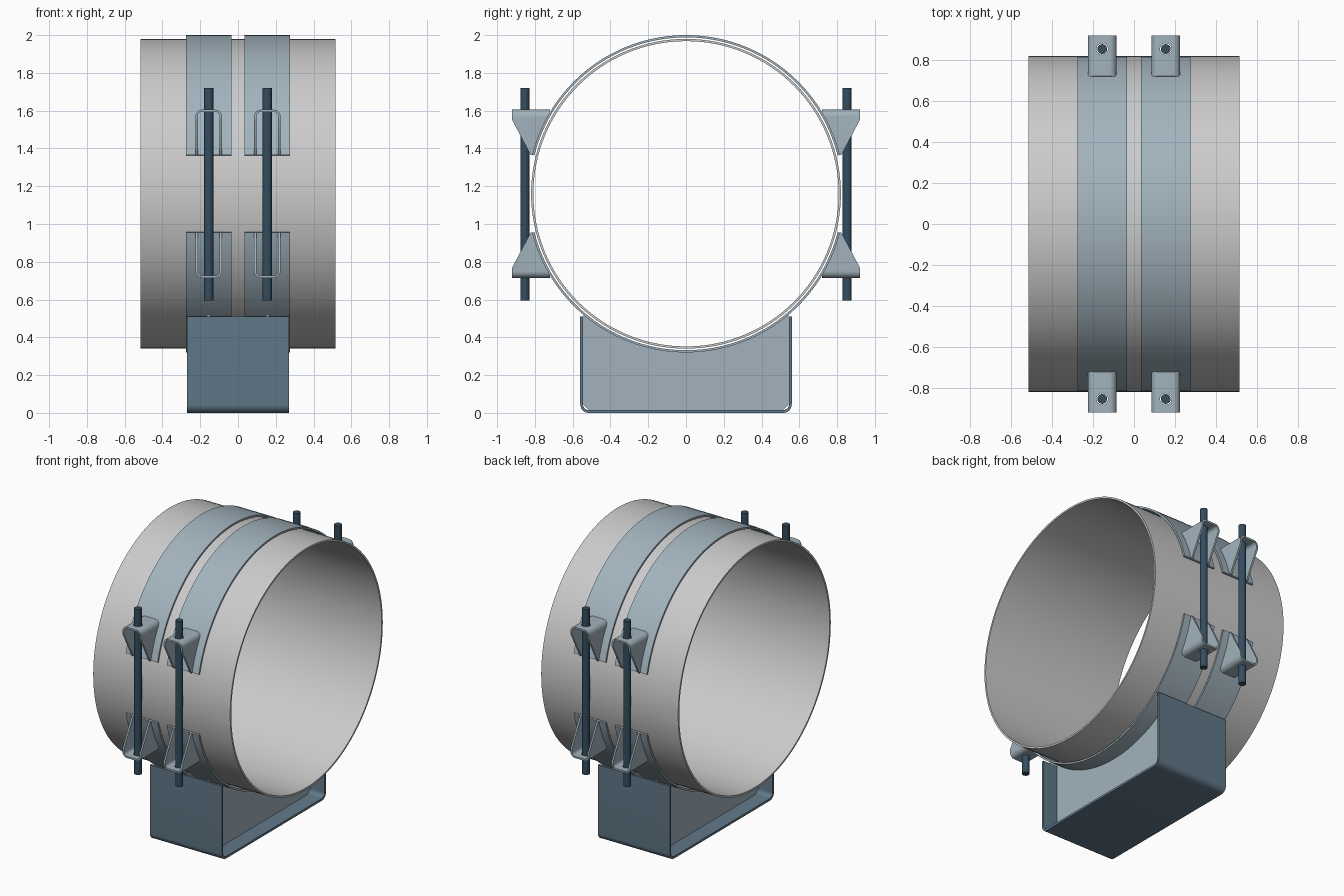
import bpy, bmesh, math

if "Cube" in bpy.data.objects:
    bpy.data.objects.remove(bpy.data.objects["Cube"])

CZ = 1.16                     # height of the pipe axis
R_PIPE, R_BAND = 0.82, 0.84   # outer radii
T = 0.012                     # sheet thickness
BAND_X = 0.155                # band centre offset


def material(name, col):
    m = bpy.data.materials.new(name)
    m.diffuse_color = (*col, 1)
    m.use_nodes = True
    m.node_tree.nodes["Principled BSDF"].inputs["Base Color"].default_value = m.diffuse_color
    return m


STEEL = material("clamp_steel", (0.36, 0.45, 0.51))
BASE = material("base_steel", (0.12, 0.19, 0.25))
ROD = material("rod_steel", (0.035, 0.075, 0.115))


def finish(name, bm, mat, z=0.0):
    bmesh.ops.recalc_face_normals(bm, faces=bm.faces)
    me = bpy.data.meshes.new(name)
    bm.to_mesh(me)
    bm.free()
    return place(name, me, mat, (0, 0, z))


def place(name, me, mat, loc, rot=(0, 0, 0)):
    ob = bpy.data.objects.new(name, me)
    bpy.context.collection.objects.link(ob)
    ob.location, ob.rotation_euler = loc, rot
    if mat and not me.materials:
        me.materials.append(mat)
    return ob


def smooth(ob):
    bpy.ops.object.select_all(action='DESELECT')
    ob.select_set(True)
    bpy.context.view_layer.objects.active = ob
    bpy.ops.object.shade_smooth_by_angle(angle=math.radians(30))


def to3d(axis, p, t):
    return (t, p[0], p[1]) if axis == 'x' else (p[0], t, p[1])


def arc(r, a0, a1, n, cx=0.0, cz=0.0):
    return [(cx + r * math.cos(math.radians(a0 + (a1 - a0) * i / n)),
             cz + r * math.sin(math.radians(a0 + (a1 - a0) * i / n))) for i in range(n + 1)]


def shell(name, outer, inner, axis, t0, t1, mat, z=0.0, closed=False):
    """Sheet between two matching outlines, extruded along an axis."""
    bm = bmesh.new()
    rows = [[bm.verts.new(to3d(axis, p, t)) for p in line]
            for line, t in ((outer, t0), (outer, t1), (inner, t1), (inner, t0))]
    n = len(outer)
    for i in range(n if closed else n - 1):
        j = (i + 1) % n
        for k in range(4):
            a, b = rows[k], rows[(k + 1) % 4]
            bm.faces.new((a[i], a[j], b[j], b[i]))
    if not closed:
        bm.faces.new([r[0] for r in rows])
        bm.faces.new([r[-1] for r in rows])
    return finish(name, bm, mat, z)


def prism(name, pts, axis, t0, t1, mat, z=0.0):
    """Flat outline extruded along an axis."""
    bm = bmesh.new()
    a, b = ([bm.verts.new(to3d(axis, p, t)) for p in pts] for t in (t0, t1))
    bm.faces.new(a)
    bm.faces.new(b)
    for i in range(len(pts)):
        j = (i + 1) % len(pts)
        bm.faces.new((a[i], a[j], b[j], b[i]))
    return finish(name, bm, mat, z)


def cylinder(name, r, z0, z1, y, mat, seg=24):
    bm = bmesh.new()
    bmesh.ops.create_cone(bm, cap_ends=True, segments=seg, radius1=r, radius2=r, depth=z1 - z0)
    bmesh.ops.translate(bm, verts=bm.verts, vec=(0, y, (z0 + z1) / 2))
    return finish(name, bm, mat)


def u_outline(half, closed_z, open_z, r, s):
    """Rounded U; s=1 has its closed side on top, s=-1 at the bottom."""
    c = closed_z - s * r
    pts = [(-half, open_z)]
    pts += arc(r, 180, 180 - s * 90, 6, -half + r, c)
    pts += arc(r, s * 90, 0, 6, half - r, c)
    return pts + [(half, open_z)]


# Pipe
smooth(shell("pipe", arc(R_PIPE, 0, 360, 128)[:-1], arc(R_PIPE - T, 0, 360, 128)[:-1],
             'x', -0.515, 0.515, None, CZ, True))

# Upper and lower clamp bands
for side, sx in (("left", -1), ("right", 1)):
    for part, a in (("upper", 14.2), ("lower", 194.2)):
        smooth(shell(f"{part}_band_{side}", arc(R_BAND, a, a + 151.6, 64),
                     arc(R_BAND - T, a, a + 151.6, 64), 'x',
                     sx * BAND_X - 0.12, sx * BAND_X + 0.12, STEEL, CZ))

# Base channel
smooth(shell("base_channel", u_outline(0.56, 0, 0.51, 0.045, -1),
             u_outline(0.545, 0.015, 0.51, 0.03, -1), 'x', -0.27, 0.27, BASE))

# Saddle webs inside the channel
edge = math.degrees(math.acos(0.545 / R_BAND))
web = arc(R_BAND - 0.002, 180 + edge, 360 - edge, 32, 0, CZ)
web += [(0.545, 0.045), (0.515, 0.015), (-0.515, 0.015), (-0.545, 0.045)]
for side, sx in (("left", -1), ("right", 1)):
    prism(f"saddle_web_{side}", web, 'x', sx * BAND_X - 0.008, sx * BAND_X + 0.008, STEEL)

# Clamp lug: folded U trimmed to its side profile and drilled
blank = shell("lug_blank", u_outline(0.07, 0.445, 0.15, 0.034, 1),
              u_outline(0.07 - T, 0.445 - T, 0.15, 0.034 - T, 1), 'y', 0.6, 1.0, STEEL)
profile = arc(R_BAND - 0.003, 14.2, 31, 10)
profile += [(0.725, 0.46), (0.92, 0.46), (0.92, 0.39), (0.822, 0.205)]
trim = prism("lug_trim_cutter", profile, 'x', -0.2, 0.2, None)
drill = cylinder("lug_drill_cutter", 0.028, 0.3, 0.6, 0.853, None)
for cutter, op in ((trim, 'INTERSECT'), (drill, 'DIFFERENCE')):
    cutter.hide_render = True
    mod = blank.modifiers.new(op.title(), 'BOOLEAN')
    mod.operation, mod.object, mod.solver = op, cutter, 'EXACT'
bpy.context.view_layer.update()
lug = bpy.data.meshes.new_from_object(blank.evaluated_get(bpy.context.evaluated_depsgraph_get()))
for ob in (blank, trim, drill):
    bpy.data.objects.remove(ob)

# Lugs on all four corners of each band, with threaded rods between
rod = cylinder("rod_source", 0.024, -0.565, 0.56, 0.853, ROD)
rod_mesh = rod.data
bpy.data.objects.remove(rod)
PI = math.pi
for side, sx in (("left", -1), ("right", 1)):
    at = (sx * BAND_X, 0, CZ)
    for part, rot in (("upper_back", (0, 0, 0)), ("upper_front", (0, 0, PI)),
                      ("lower_back", (0, PI, 0)), ("lower_front", (PI, 0, 0))):
        smooth(place(f"{part}_lug_{side}", lug, STEEL, at, rot))
    for part, rz in (("back", 0), ("front", PI)):
        smooth(place(f"{part}_rod_{side}", rod_mesh, ROD, at, (0, 0, rz)))
